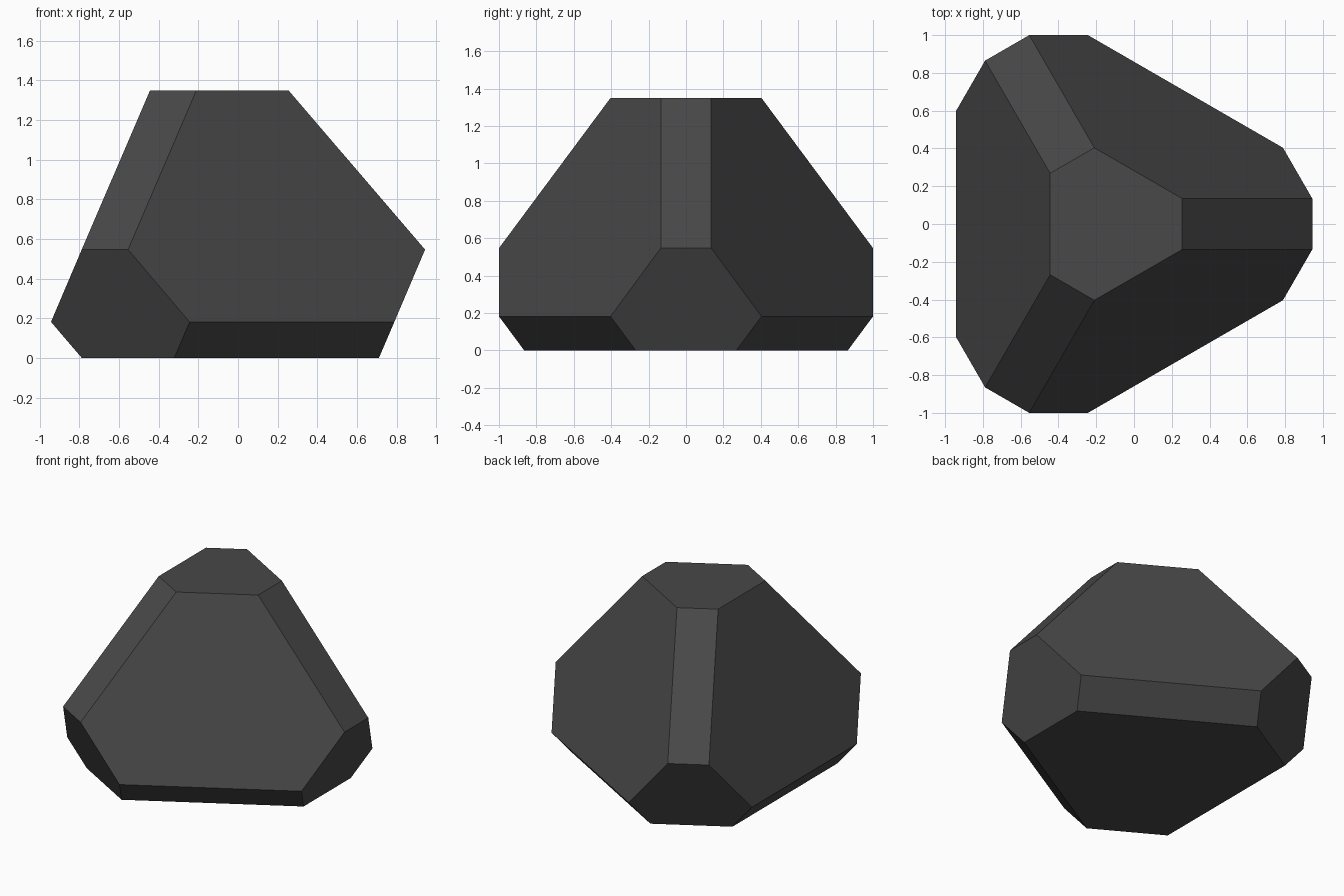
import bpy, bmesh, math
from mathutils import Vector, Matrix

if "Cube" in bpy.data.objects:
    bpy.data.objects.remove(bpy.data.objects["Cube"])

# Dark grey stone
mat = bpy.data.materials.new("dark grey")
mat.diffuse_color = (0.065, 0.065, 0.065, 1)
mat.use_nodes = True
mat.node_tree.nodes["Principled BSDF"].inputs["Base Color"].default_value = mat.diffuse_color

# Chamfered, truncated tetrahedron: rings of (distance from axis, half width, height)
RINGS = [(0.8436, 0.2687, 0.0),
         (0.9216, 0.4037, 0.182),
         (1.0767, 0.1350, 0.547),
         (0.3880, 0.1350, 1.35)]
AXIS_X = -0.133

bm = bmesh.new()
for dist, half, z in RINGS:
    for k in range(3):
        turn = Matrix.Rotation(math.radians(120 * k), 3, 'Z')
        for side in (-1, 1):
            bm.verts.new(turn @ Vector((dist, side * half, z)) + Vector((AXIS_X, 0, 0)))

# Wrap the corners, then merge coplanar triangles into hexagons and rectangles
bmesh.ops.convex_hull(bm, input=bm.verts[:])
bmesh.ops.dissolve_limit(bm, angle_limit=math.radians(3), verts=bm.verts[:], edges=bm.edges[:])
bmesh.ops.recalc_face_normals(bm, faces=bm.faces[:])

mesh = bpy.data.meshes.new("faceted_stone")
bm.to_mesh(mesh)
bm.free()
mesh.materials.append(mat)
stone = bpy.data.objects.new("faceted_stone", mesh)
bpy.context.collection.objects.link(stone)
